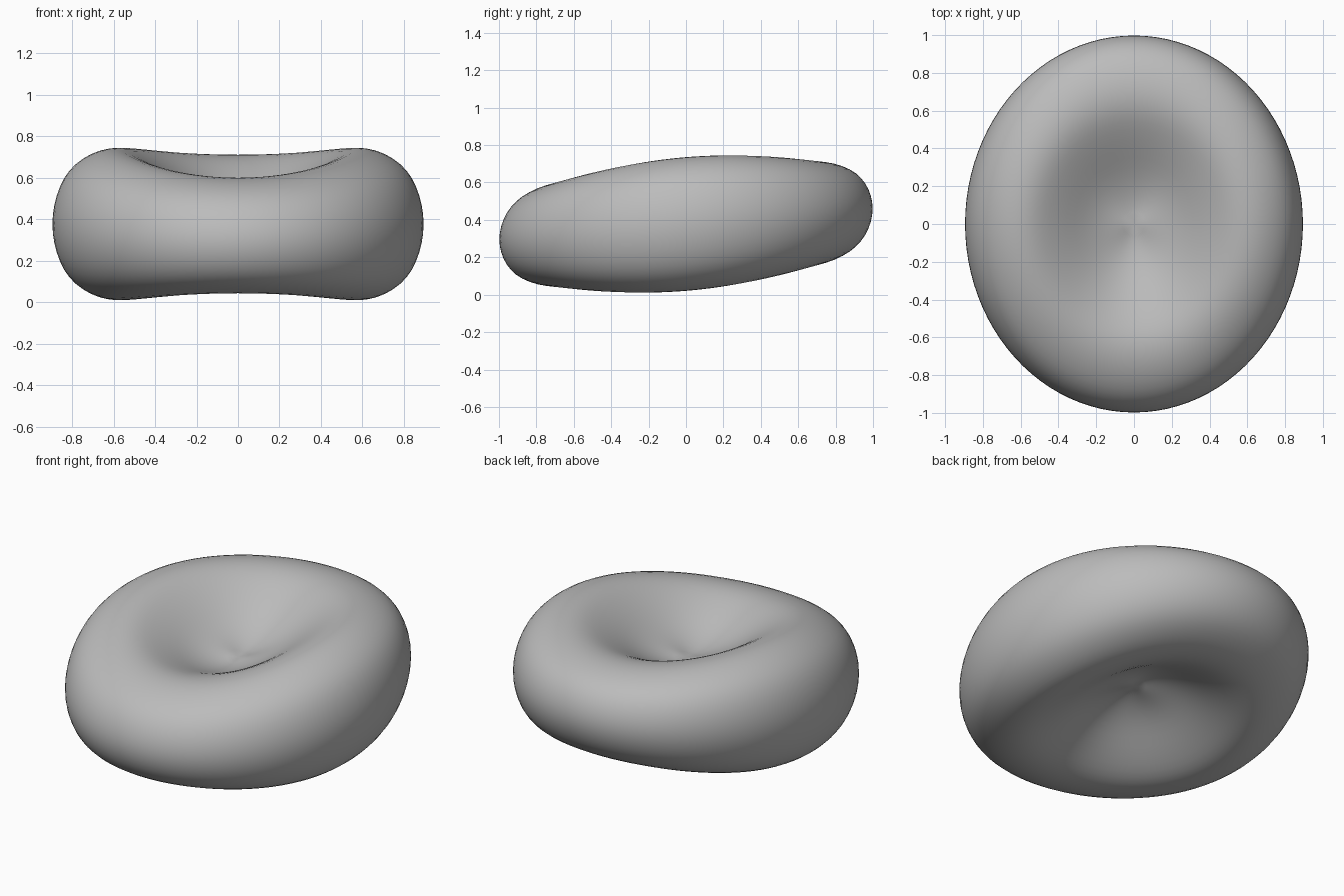
import bpy
import bmesh
import math

cube = bpy.data.objects.get("Cube")
if cube:
    bpy.data.objects.remove(cube, do_unlink=True)

HALF_WIDTH, HALF_LENGTH = 0.9, 1.004
MID_HEIGHT, TILT = 0.378, 0.083
RIM_ENDS, RIM_SIDES = 0.28, 0.362     # half thickness of the rim

# Upper half of the profile: radius and share of the rim thickness
profile = [(0, .28), (.1, .3), (.2, .38), (.3, .52), (.4, .70), (.5, .86),
           (.58, .96), (.66, 1), (.75, .97), (.84, .86), (.91, .71),
           (.96, .5), (.99, .25), (1, 0)]
section = profile + [(r, -h) for r, h in reversed(profile[:-1])]

# Spin the profile into a round dimpled disc
bm = bmesh.new()
verts = [bm.verts.new((r, 0, h)) for r, h in section]
edges = [bm.edges.new(pair) for pair in zip(verts, verts[1:])]
bmesh.ops.spin(bm, geom=verts + edges, cent=(0, 0, 0), axis=(0, 0, 1),
               angle=math.tau, steps=48, use_duplicate=False)
bmesh.ops.remove_doubles(bm, verts=bm.verts, dist=0.0005)

# Stretch to an oval, thicken the sides and tip the front down
for v in bm.verts:
    x, y, h = v.co
    side = x * x / max(x * x + y * y, 1e-6)
    thickness = RIM_ENDS + (RIM_SIDES - RIM_ENDS) * side
    if x * x + y * y < 1e-6:
        thickness = (RIM_ENDS + RIM_SIDES) / 2
    v.co = (x * HALF_WIDTH, y * HALF_LENGTH,
            MID_HEIGHT + TILT * y + h * thickness)
bmesh.ops.recalc_face_normals(bm, faces=bm.faces)
for f in bm.faces:
    f.smooth = True

mesh = bpy.data.meshes.new("dimpled_disc")
bm.to_mesh(mesh)
bm.free()
disc = bpy.data.objects.new("dimpled_disc", mesh)
bpy.context.collection.objects.link(disc)
disc.modifiers.new("smooth", "SUBSURF").levels = 1

# Plain grey surface
grey = bpy.data.materials.new("plain_grey")
grey.use_nodes = True
colour = (0.5, 0.5, 0.5, 1)
grey.diffuse_color = colour
grey.node_tree.nodes["Principled BSDF"].inputs["Base Color"].default_value = colour
mesh.materials.append(grey)
